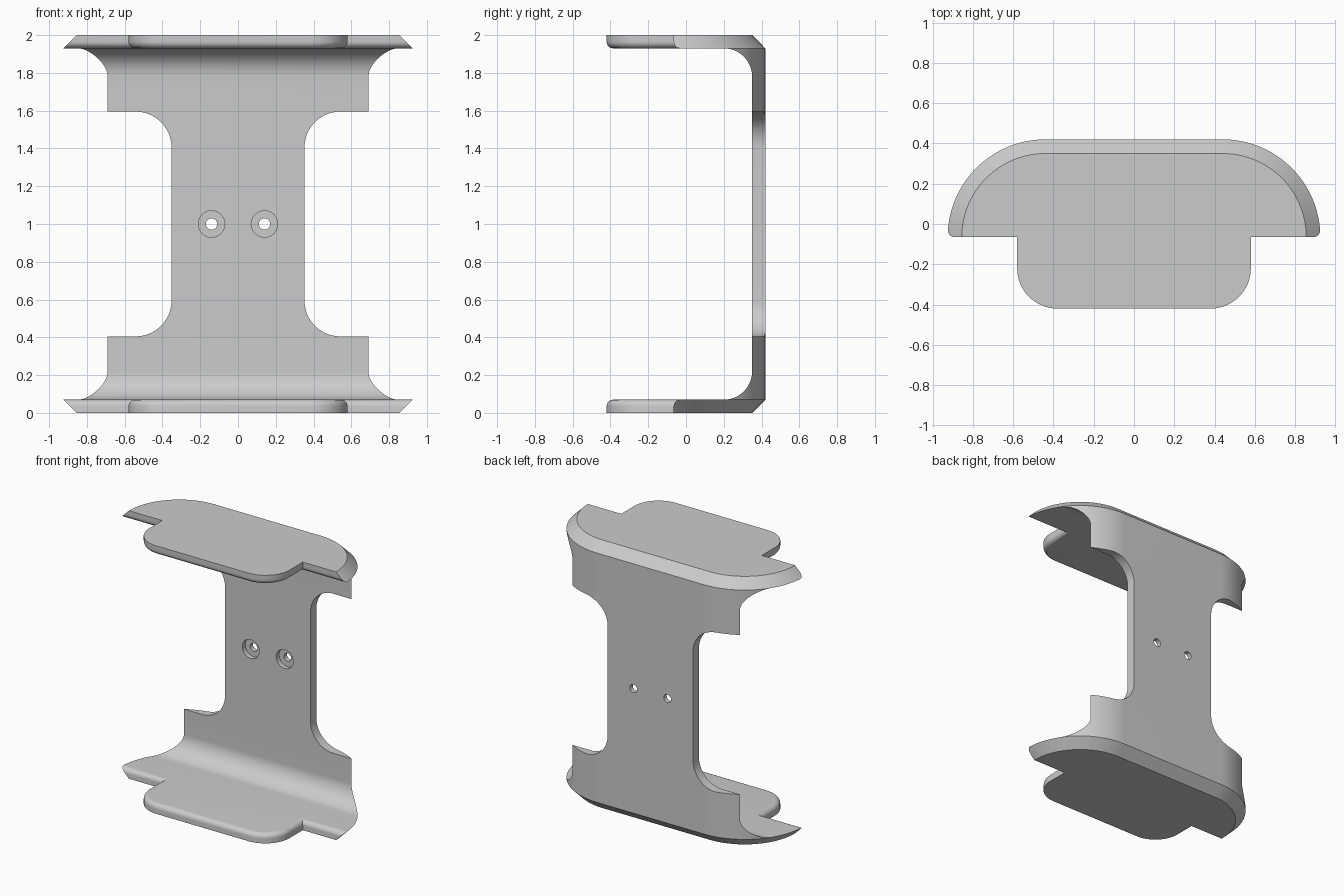
import bpy, bmesh
from math import sin, cos, asin, pi, sqrt

if "Cube" in bpy.data.objects:
    bpy.data.objects.remove(bpy.data.objects["Cube"])

T = 0.07      # plate and wall thickness
EDGE = 0.035  # rounding of the inner front edge


def arc(cx, cy, r, a0, a1, n):
    return [(cx + r * cos(a0 + (a1 - a0) * i / n),
             cy + r * sin(a0 + (a1 - a0) * i / n)) for i in range(n + 1)]


def outline(chamfer, inset):
    """Plan of the D-shaped plate with its front tongue."""
    r = 0.485 - chamfer
    half = arc(0.44, -0.065, r, pi / 2, asin(inset / r), 40)
    half.append((0.58 - inset, -0.065 + inset))
    half += arc(0.38, -0.22, 0.2 - inset, 0, -pi / 2, 16)
    return half + [(-x, y) for x, y in reversed(half)]


def loft(name, rings):
    bm = bmesh.new()
    loops = [[bm.verts.new(p) for p in ring] for ring in rings]
    n = len(loops[0])
    for a, b in zip(loops, loops[1:]):
        for i in range(n):
            j = (i + 1) % n
            bm.faces.new((a[i], a[j], b[j], b[i]))
    bm.faces.new(loops[0])
    bm.faces.new(loops[-1])
    bmesh.ops.recalc_face_normals(bm, faces=bm.faces)
    mesh = bpy.data.meshes.new(name)
    bm.to_mesh(mesh)
    bm.free()
    ob = bpy.data.objects.new(name, mesh)
    bpy.context.collection.objects.link(ob)
    return ob


def cut(body, name, rings):
    cutter = loft(name, rings)
    mod = body.modifiers.new(name, 'BOOLEAN')
    mod.operation = 'DIFFERENCE'
    mod.solver = 'EXACT'
    mod.object = cutter
    bpy.context.view_layer.objects.active = body
    bpy.ops.object.modifier_apply(modifier=mod.name)
    bpy.data.objects.remove(cutter)


# Full-height body: chamfered outer rim, rounded inner front edges
levels = [(0, T, 0)]
for i in range(9):
    h = EDGE * sin(i / 8 * pi / 2)
    z = T - EDGE + h
    levels.append((z, T - z, EDGE - sqrt(max(0, EDGE**2 - h**2))))
levels += [(2 - z, c, f) for z, c, f in reversed(levels)]
bracket = loft("wall_bracket", [[(x, y, z) for x, y in outline(c, f)]
                                for z, c, f in levels])

# Open space between the plates, filleted where it meets the back wall
R = 0.15
space = [(-1, T)] + arc(0.35 - R, T + R, R, -pi / 2, 0, 20)
space += arc(0.35 - R, 2 - T - R, R, 0, pi / 2, 20) + [(-1, 2 - T)]
cut(bracket, "space_cutter", [[(x, y, z) for y, z in space] for x in (-2, 2)])

# Side notches that leave the narrow waist
N = 0.19
notch = [(1.5, 0.405)] + arc(0.352 + N, 0.405 + N, N, -pi / 2, -pi, 20)
notch += arc(0.352 + N, 1.595 - N, N, pi, pi / 2, 20) + [(1.5, 1.595)]
for s in (-1, 1):
    cut(bracket, "notch_cutter",
        [[(s * x, y, z) for x, z in notch] for y in (0.2, 0.6)])

# Two counterbored screw holes
for x0 in (-0.14, 0.14):
    for r, y0, y1 in ((0.07, 0.25, 0.385), (0.03, 0.25, 0.6)):
        circle = arc(x0, 1, r, 0, 2 * pi, 40)[:-1]
        cut(bracket, "hole_cutter", [[(x, y, z) for x, z in circle] for y in (y0, y1)])

bpy.ops.object.select_all(action='DESELECT')
bracket.select_set(True)
bpy.context.view_layer.objects.active = bracket
bpy.ops.object.shade_smooth_by_angle(angle=0.5)
